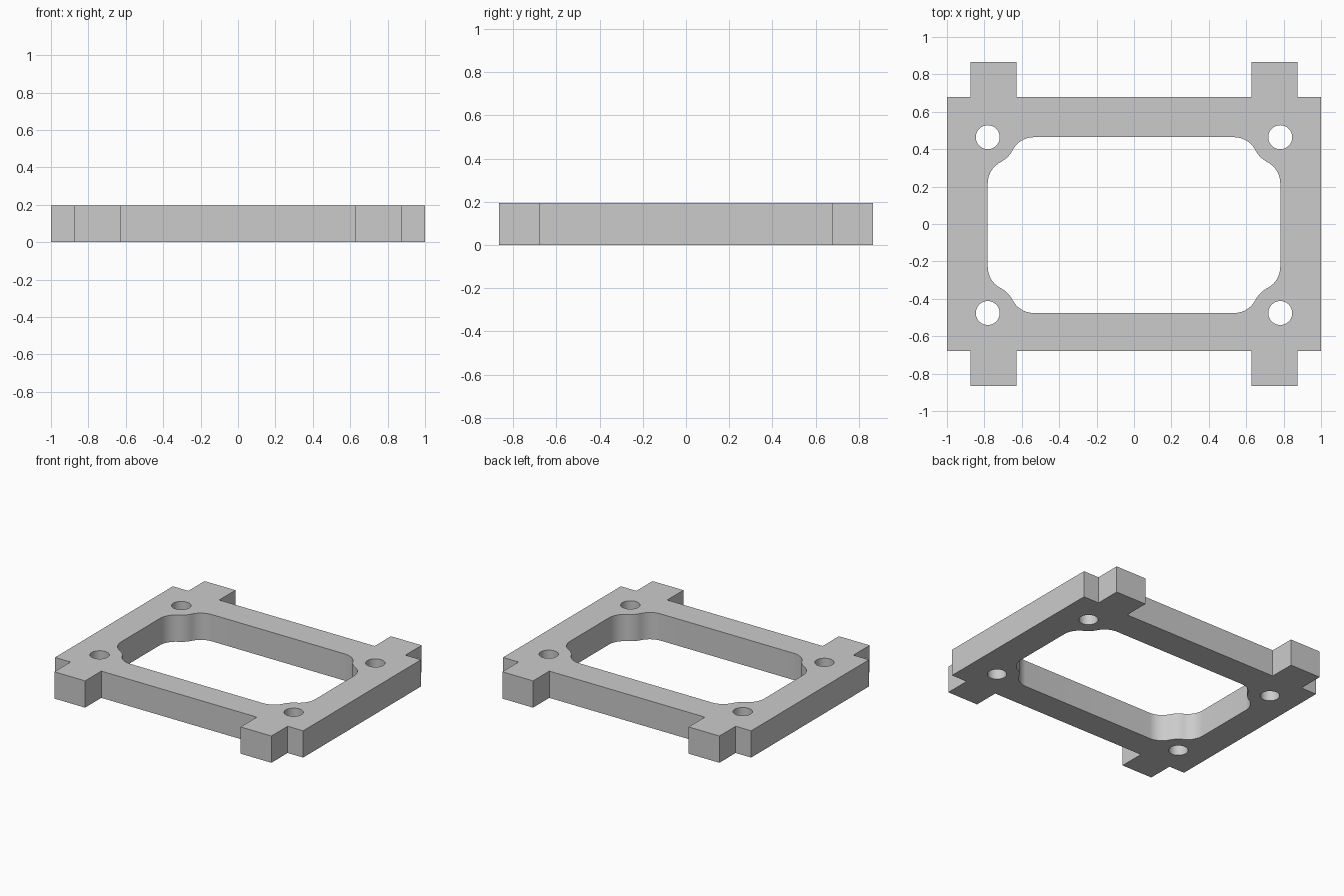
import bpy, bmesh, math
from mathutils import Vector

cube = bpy.data.objects.get("Cube")
if cube:
    bpy.data.objects.remove(cube, do_unlink=True)

THICK = 0.195
SIDE, EDGE, TAB_END = 1.0, 0.678, 0.865       # outer plate and tab reach
TAB_IN, TAB_OUT = 0.627, 0.875                # tab sides
OPEN_X, OPEN_Y, SHIFT = 0.782, 0.47, -0.006   # opening, also the hole centres
HOLE_R, BOSS_R, FILLET_R = 0.064, 0.15, 0.128


def arc(cx, cy, r, start, end, steps):
    return [Vector((cx + r * math.cos(start + (end - start) * i / steps),
                    cy + r * math.sin(start + (end - start) * i / steps)))
            for i in range(steps + 1)]


def mirrored_loop(quarter):
    """Repeat a first-quadrant path (from the x side to the y side) in all four quadrants."""
    loop = []
    for sx, sy in ((1, 1), (-1, 1), (-1, -1), (1, -1)):
        pts = quarter if sx * sy > 0 else reversed(quarter)
        loop += [Vector((p[0] * sx, p[1] * sy)) for p in pts]
    return loop


def prisms(name, loops, low, high):
    """Make one object of upright prisms, one for each outline."""
    bm = bmesh.new()
    for loop in loops:
        base = bm.faces.new([bm.verts.new((p.x, p.y, low)) for p in loop])
        raised = bmesh.ops.extrude_face_region(bm, geom=[base], use_keep_orig=True)
        top = [g for g in raised["geom"] if isinstance(g, bmesh.types.BMVert)]
        bmesh.ops.translate(bm, verts=top, vec=(0, 0, high - low))
    bmesh.ops.recalc_face_normals(bm, faces=bm.faces[:])
    mesh = bpy.data.meshes.new(name)
    bm.to_mesh(mesh)
    bm.free()
    obj = bpy.data.objects.new(name, mesh)
    bpy.context.collection.objects.link(obj)
    return obj


# Outer plate with four tabs
outer = mirrored_loop([(SIDE, EDGE), (TAB_OUT, EDGE), (TAB_OUT, TAB_END),
                       (TAB_IN, TAB_END), (TAB_IN, EDGE)])
frame = prisms("mounting_frame", [outer], 0, THICK)

# Opening: a rounded bulge round each hole, blended into the straight sides
reach = math.sqrt(BOSS_R ** 2 + 2 * BOSS_R * FILLET_R)
lean = math.atan2(reach, FILLET_R)            # direction from side fillet to hole
right = math.pi / 2
corner = arc(OPEN_X - FILLET_R, OPEN_Y - reach, FILLET_R, 0, lean, 12)
corner += arc(OPEN_X, OPEN_Y, BOSS_R, math.pi + lean, math.pi + right - lean, 10)[1:]
corner += arc(OPEN_X - reach, OPEN_Y - FILLET_R, FILLET_R, right - lean, right, 12)[1:]
opening = [p + Vector((0, SHIFT)) for p in mirrored_loop(corner)]

# Four screw holes
holes = [arc(sx * OPEN_X, sy * OPEN_Y + SHIFT, HOLE_R, 0, 2 * math.pi, 40)[:-1]
         for sx in (-1, 1) for sy in (-1, 1)]

# Grey material
grey = bpy.data.materials.new("light_grey")
grey.use_nodes = True
colour = (0.6, 0.6, 0.6, 1)
grey.diffuse_color = colour
grey.node_tree.nodes["Principled BSDF"].inputs["Base Color"].default_value = colour

# Cut the opening and holes through the plate
cutter = prisms("opening_cutter", [opening] + holes, -THICK, 2 * THICK)
cutter.hide_render = True
for obj in (frame, cutter):
    obj.data.materials.append(grey)
cut = frame.modifiers.new("cut_openings", "BOOLEAN")
cut.operation = "DIFFERENCE"
cut.solver = "EXACT"
cut.object = cutter

bpy.ops.object.select_all(action="DESELECT")
frame.select_set(True)
bpy.context.view_layer.objects.active = frame
bpy.ops.object.modifier_apply(modifier=cut.name)
bpy.data.objects.remove(cutter, do_unlink=True)
bpy.ops.object.shade_smooth_by_angle(angle=math.radians(30))
